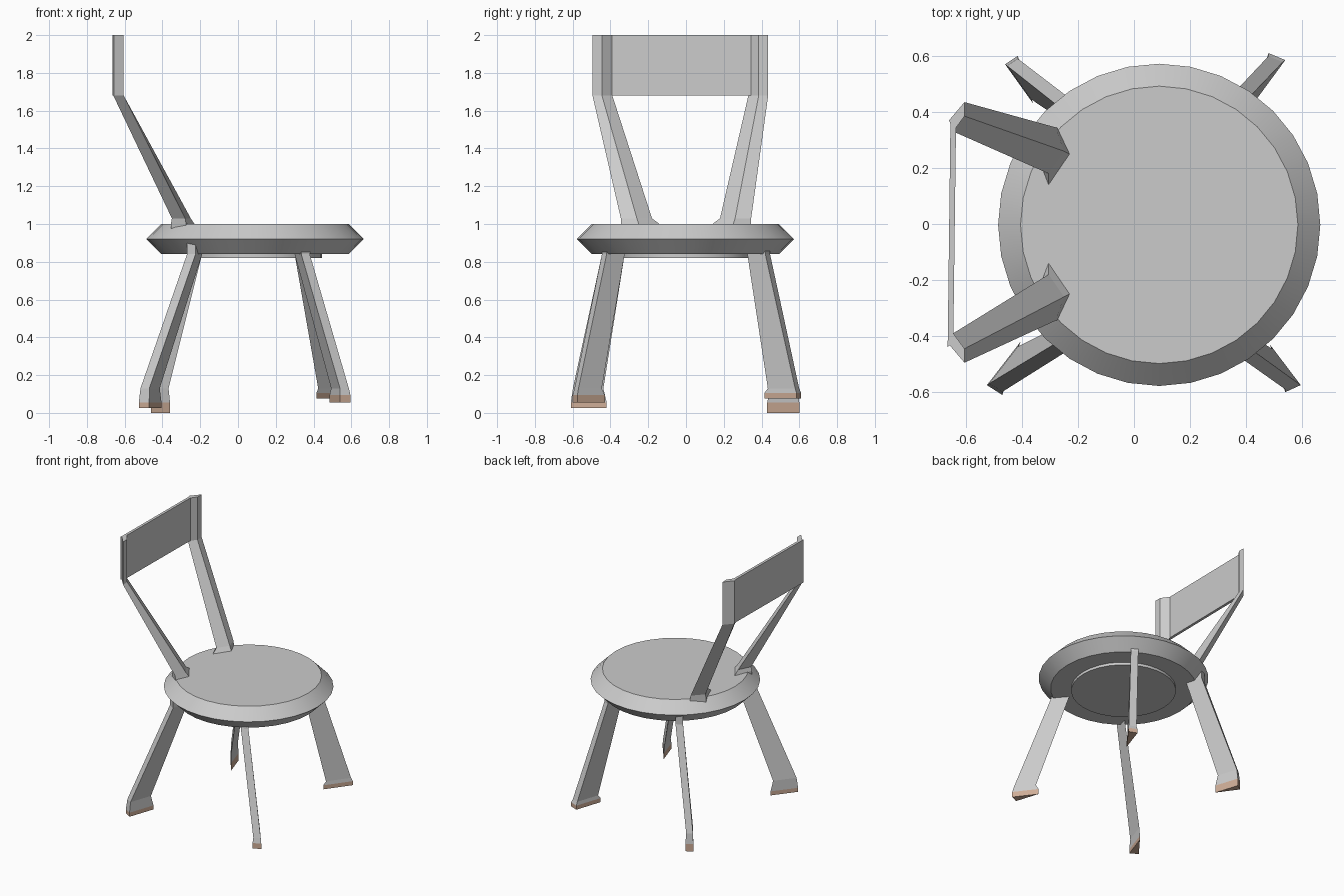
import bpy, bmesh
from math import sin, cos, pi, radians

if "Cube" in bpy.data.objects:
    bpy.data.objects.remove(bpy.data.objects["Cube"])

foot_mat = bpy.data.materials.new("foot_brown")
foot_mat.diffuse_color = (0.62, 0.42, 0.31, 1)
foot_mat.use_nodes = True
foot_mat.node_tree.nodes["Principled BSDF"].inputs["Base Color"].default_value = foot_mat.diffuse_color


def finish(name, bm):
    bmesh.ops.recalc_face_normals(bm, faces=bm.faces)
    mesh = bpy.data.meshes.new(name)
    bm.to_mesh(mesh)
    bm.free()
    obj = bpy.data.objects.new(name, mesh)
    bpy.context.collection.objects.link(obj)
    return obj


def loft(name, rings):
    """Skin a stack of equal-sized 3D rings and cap both ends."""
    bm = bmesh.new()
    vs = [[bm.verts.new(p) for p in ring] for ring in rings]
    n = len(rings[0])
    for a, b in zip(vs, vs[1:]):
        for i in range(n):
            j = (i + 1) % n
            bm.faces.new((a[i], a[j], b[j], b[i]))
    bm.faces.new(vs[0])
    bm.faces.new(vs[-1])
    return finish(name, bm)


def at(points, z):
    return [(x, y, z) for x, y in points]


def grow(points, s):
    cx = sum(p[0] for p in points) / len(points)
    cy = sum(p[1] for p in points) / len(points)
    return [(cx + (x - cx) * s, cy + (y - cy) * s) for x, y in points]


# Seat: round cushion with a bevelled rim and a shallow disc underneath
SIDES = 32
profile = [(0.355, 0.82), (0.355, 0.84), (0.495, 0.84), (0.575, 0.92), (0.495, 1.0)]
seat = loft("seat", [[(0.09 + r * cos(2 * pi * i / SIDES),
                       -0.003 + r * sin(2 * pi * i / SIDES), z)
                      for i in range(SIDES)] for r, z in profile])
bpy.context.view_layer.objects.active = seat
seat.select_set(True)
bpy.ops.object.shade_smooth_by_angle(angle=radians(30))

# Legs: tapered wedges (two outer corners, one inner edge) with brown pads
back_top = [(-0.27, 0.42), (-0.225, 0.445), (-0.19, 0.325)]
front_top = [(0.38, 0.42), (0.335, 0.445), (0.30, 0.325)]
legs = [
    ("back_leg_right", back_top, -1, [(-0.525, -0.575), (-0.47, -0.61), (-0.405, -0.42)], 0.025, 0.055),
    ("back_leg_left", back_top, 1, [(-0.46, 0.57), (-0.415, 0.60), (-0.36, 0.43)], 0.0, 0.055),
    ("front_leg_right", front_top, -1, [(0.595, -0.575), (0.54, -0.60), (0.485, -0.43)], 0.055, 0.095),
    ("front_leg_left", front_top, 1, [(0.54, 0.585), (0.48, 0.61), (0.415, 0.415)], 0.075, 0.105),
]
for name, top, side, foot, z0, z1 in legs:
    top = [(x, y * side) for x, y in top]
    ankle = grow(foot, 0.85)
    loft(name, [at(foot, z1), at(ankle, 0.13), at(top, 0.84), at(top, 0.91)])
    pad = loft(name.replace("leg", "foot_pad"), [at(foot, z0), at(foot, z1)])
    pad.data.materials.append(foot_mat)

# Back posts: upright at the top, leaning down to a flared base on the seat
upper = [(-0.605, 0.465), (-0.66, 0.40), (-0.645, 0.36), (-0.605, 0.415)]
lower = [(-0.28, 0.345), (-0.35, 0.27), (-0.305, 0.18), (-0.25, 0.26)]
base = [(-0.275, 0.345), (-0.355, 0.27), (-0.305, 0.14), (-0.23, 0.25)]
for name, s in (("back_post_left", 1), ("back_post_right", -1)):
    up, lo, ba = ([(x, y * s + dy) for x, y in ring]
                  for ring, dy in ((upper, -0.03), (lower, 0), (base, 0)))
    loft(name, [at(up, 2.0), at(up, 1.68), at(lo, 1.03), at(ba, 1.0), at(ba, 0.94)])

# Backrest: thin panel between the posts
panel = [(-0.655, 0.37), (-0.635, 0.36), (-0.645, -0.42), (-0.665, -0.44)]
loft("backrest_panel", [at(panel, 1.68), at(panel, 2.0)])
